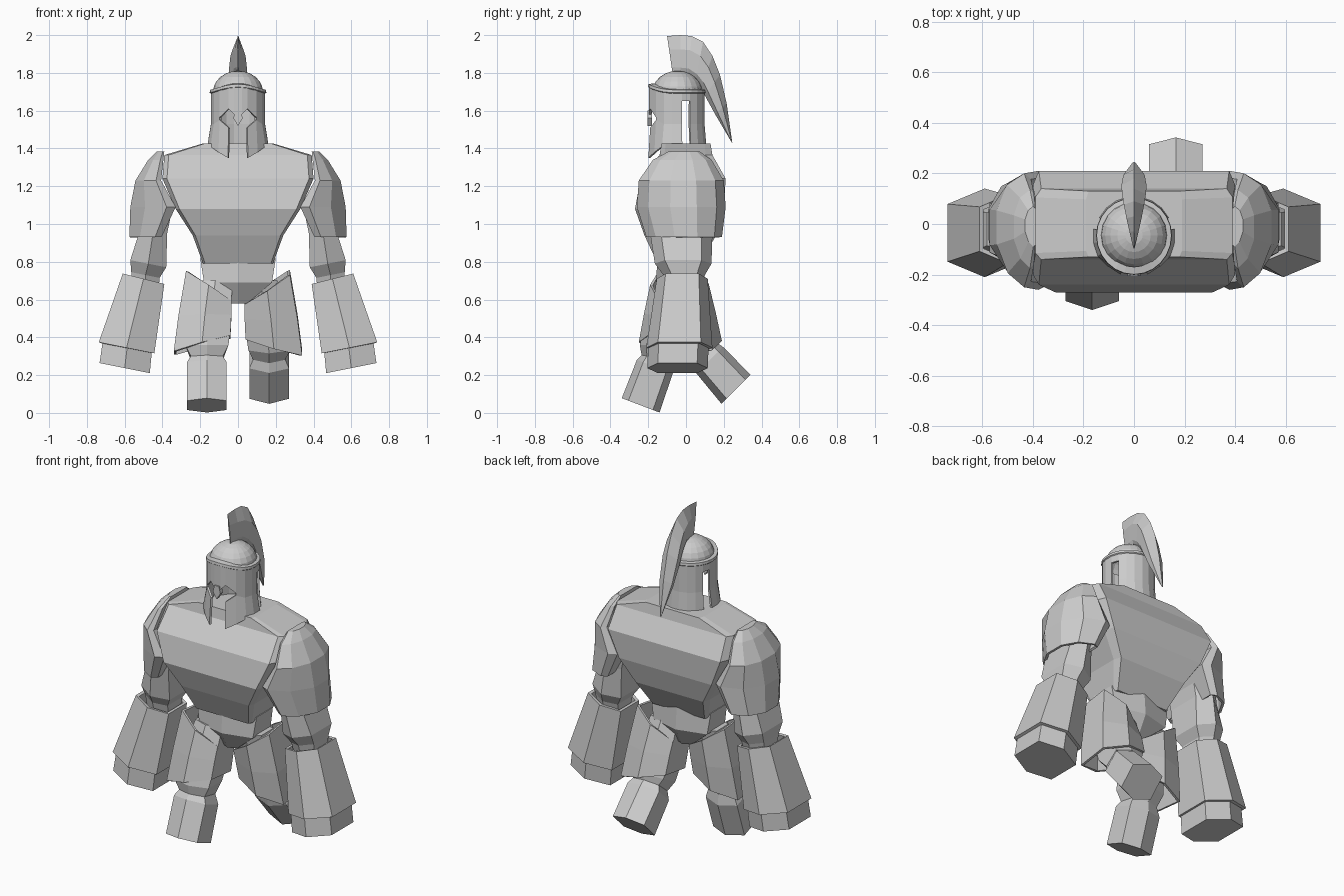
import bpy, bmesh, math
from mathutils import Vector

cube = bpy.data.objects.get("Cube")
if cube:
    bpy.data.objects.remove(cube, do_unlink=True)

stone = bpy.data.materials.new("grey stone")
stone.use_nodes = True
GREY = (0.6, 0.6, 0.6, 1)
stone.diffuse_color = GREY
stone.node_tree.nodes["Principled BSDF"].inputs["Base Color"].default_value = GREY

HEX = [(0, -1), (1, -.65), (1, .65), (0, 1), (-1, .65), (-1, -.65)]
CHEST = [(-.94, -1), (.94, -1), (1, -.82), (1, .75), (.94, 1), (-.94, 1), (-1, .75), (-1, -.82)]
SHOULDER = [(-1, -.9), (-.6, -1), (.35, -.75), (1, -.25), (1, .35), (.4, .8), (-.6, 1), (-1, .9)]


def finish(name, bm, thickness=0):
    bmesh.ops.recalc_face_normals(bm, faces=bm.faces)
    mesh = bpy.data.meshes.new(name)
    bm.to_mesh(mesh)
    bm.free()
    mesh.materials.append(stone)
    obj = bpy.data.objects.new(name, mesh)
    bpy.context.collection.objects.link(obj)
    if thickness:
        mod = obj.modifiers.new("shell", "SOLIDIFY")
        mod.thickness = thickness
        mod.offset = -1


def skin(name, rings, caps=(True, True), thickness=0):
    """Bridge equal rings of points, with optional end caps."""
    bm = bmesh.new()
    rows = [[bm.verts.new(p) for p in ring] for ring in rings]
    n = len(rows[0])
    for low, high in zip(rows, rows[1:]):
        for i in range(n):
            j = (i + 1) % n
            bm.faces.new((low[i], low[j], high[j], high[i]))
    for row, wanted in ((rows[0], caps[0]), (rows[-1], caps[1])):
        if wanted:
            bm.faces.new(row)
    finish(name, bm, thickness)


def ring(profile, side, x, y, z, hx, hy, tilt_x=0, tilt_y=0):
    """A tilted cross-section; side -1 mirrors it to the right."""
    return [Vector((side * (x + hx * u), y + hy * v, z + tilt_x * hx * u + tilt_y * hy * v))
            for u, v in profile]


def loft(name, profile, side, sections, **options):
    skin(name, [ring(profile, side, *s) for s in sections], **options)


# Torso and pelvis
loft("torso", CHEST, 1, [
    (0, -.04, .79, .185, .11), (0, -.03, .94, .24, .19), (0, -.035, 1.08, .33, .235),
    (0, -.015, 1.24, .40, .225), (0, 0, 1.365, .39, .14), (0, 0, 1.425, .19, .13)])
loft("pelvis", HEX, 1, [
    (0, -.03, .58, .05, .07), (0, -.03, .69, .18, .13), (0, -.03, .82, .2, .12)])

# Arms
for side, word in ((1, "left"), (-1, "right")):
    loft(word + "_shoulder_plate", SHOULDER, side, [
        (.49, -.01, .93, .085, .2), (.45, -.025, 1.09, .12, .235), (.475, -.025, 1.23, .068, .225),
        (.435, -.02, 1.34, .04, .155), (.41, -.01, 1.385, .02, .08)],
        caps=(False, True), thickness=.015)
    loft(word + "_arm", HEX, side, [
        (.49, -.01, .66, .07, .09), (.49, -.01, .73, .075, .11, .2), (.475, -.015, .79, .095, .15, .2),
        (.45, -.025, .95, .075, .165), (.42, -.025, 1.12, .08, .17)])
    loft(word + "_gauntlet", HEX, side, [
        (.59, -.035, .345, .147, .175, .2), (.5, -.02, .71, .11, .135, .25)],
        caps=(False, False), thickness=.02)
    loft(word + "_hand", HEX, side, [
        (.6, -.045, .237, .133, .16, .2), (.585, -.04, .36, .13, .16, .2),
        (.5, -.02, .66, .08, .1, .25)])

# Striding legs: the right steps forward, the left trails
loft("right_leg", HEX, -1, [
    (.165, -.24, .04, .105, .1, 0, -.38), (.165, -.165, .245, .105, .095, 0, -.38),
    (.165, -.155, .29, .085, .08, 0, -.2), (.165, -.145, .36, .115, .1),
    (.15, -.12, .45, .11, .1), (.12, -.05, .7, .09, .09)])
loft("left_leg", HEX, 1, [
    (.165, .265, .125, .105, .077, 0, 1), (.165, .125, .28, .105, .072, 0, .95),
    (.165, .105, .315, .085, .065, 0, .8), (.165, .08, .36, .11, .09, 0, .5),
    (.15, .05, .45, .11, .1, 0, .2), (.12, -.02, .7, .09, .09)])
for side, word, low_y, top_y, lean in ((-1, "right", -.105, -.06, -.1), (1, "left", .045, -.01, .15)):
    loft(word + "_thigh_plate", HEX, side, [
        (.19, low_y, .36, .15, .145, -.28, lean), (.175, (low_y + top_y) / 2, .51, .14, .14, 0, lean),
        (.155, top_y, .665, .12, .13, .65, lean)],
        caps=(False, False), thickness=.015)

# Helmet shell: open eyes, mouth slit and side slots
CY, R = -.045, .145
half = [8, 20, 42, 62, 80, 99, 117, 135, 153, 171]
angles = half + [360 - a for a in reversed(half)]


def brow_lift(t):
    return .03 * max(0, math.cos(t)) ** 2.5


def helmet_point(angle, level):
    a = min(angle, 360 - angle)
    t = math.radians(angle)
    front = {8: 0, 20: 1, 42: 2}.get(a, 3)
    z = [(1.35, 1.35, 1.38, 1.41)[front],
         (1.52, 1.51, 1.55, 1.53)[front],
         (1.58, 1.61, 1.565, 1.59)[front],
         1.65, 1.7 + brow_lift(t)][level]
    r = R
    if level == 0:
        r += .02 if 60 < a < 100 else .01
    depth = r * math.cos(t) * (1.06 if a < 90 else 1)
    return Vector((r * math.sin(t), CY - depth, z))


bm = bmesh.new()
grid = [[bm.verts.new(helmet_point(a, lv)) for a in angles] for lv in range(5)]
for lv in range(4):
    for i, angle in enumerate(angles):
        j = (i + 1) % len(angles)
        mid = (angle + angles[j]) / 2 if j else 0
        mid = min(mid, 360 - mid)
        mouth = lv == 0 and mid < 20
        eye = lv == 1 and mid < 42
        slot = lv < 3 and 99 < mid < 117
        if not (mouth or eye or slot):
            bm.faces.new((grid[lv][i], grid[lv][j], grid[lv + 1][j], grid[lv + 1][i]))
bmesh.ops.delete(bm, geom=[v for v in bm.verts if not v.link_faces], context="VERTS")
finish("helmet", bm, .012)

# Nose guard between the eyes
skin("nose_guard", [[(x, y, z) for x, z in ((0, 1.52), (.025, 1.56), (.015, 1.6), (-.015, 1.6), (-.025, 1.56))]
                    for y in (-.205, -.18)])


# Rim with a raised brow
def rim_ring(radius, z):
    points = []
    for k in range(24):
        t = math.tau * k / 24
        stretch = 1.04 if math.cos(t) > 0 else 1
        points.append((radius * math.sin(t), CY - radius * stretch * math.cos(t), z + brow_lift(t)))
    return points


skin("helmet_rim", [rim_ring(.144, 1.69), rim_ring(.15, 1.695), rim_ring(.148, 1.71), rim_ring(.12, 1.715)],
     caps=(False, False))

# Domed crown
bm = bmesh.new()
bmesh.ops.create_uvsphere(bm, u_segments=20, v_segments=12, radius=.132)
bmesh.ops.delete(bm, geom=[v for v in bm.verts if v.co.z < -.01], context="VERTS")
for v in bm.verts:
    v.co = Vector((v.co.x, v.co.y + CY, 1.7 + v.co.z * .84))
finish("helmet_crown", bm)

# Swept crest: outer edge, inner edge and half width of each section
crest = [((-.1, 1.995), (-.07, 1.79), .004), ((-.03, 2.0), (-.03, 1.785), .018),
         ((.03, 1.995), (.01, 1.78), .03), ((.09, 1.965), (.05, 1.75), .04),
         ((.14, 1.89), (.08, 1.715), .047), ((.18, 1.79), (.1, 1.68), .05),
         ((.215, 1.64), (.155, 1.58), .042), ((.245, 1.43), (.24, 1.435), .005)]
sections = []
for outer, inner, w in crest:
    o, i = Vector((0, *outer)), Vector((0, *inner))
    bulge, root = o.lerp(i, .35), o.lerp(i, .8)
    wide, slim = Vector((w, 0, 0)), Vector((w * .75, 0, 0))
    sections.append([o, bulge + wide, root + slim, i, root - slim, bulge - wide])
skin("helmet_crest", sections)
